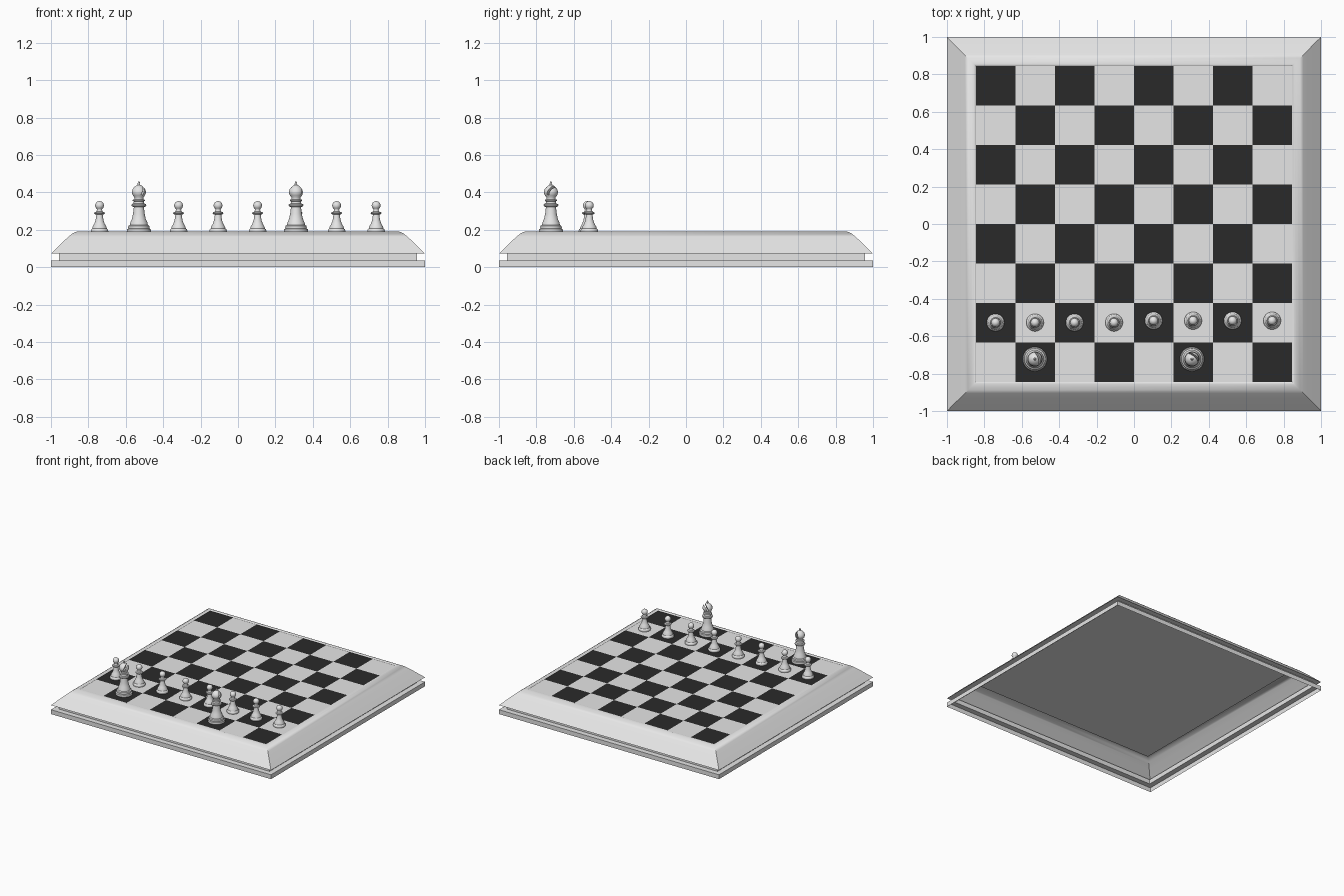
import bpy, bmesh, math
from mathutils import Matrix

if "Cube" in bpy.data.objects:
    bpy.data.objects.remove(bpy.data.objects["Cube"])

BOARD_Z = 0.186     # playing surface height
HALF = 0.845        # half width of the playing field
SQ = HALF * 2 / 8


def material(name, v):
    m = bpy.data.materials.new(name)
    m.diffuse_color = (v, v, v, 1)
    m.use_nodes = True
    m.node_tree.nodes["Principled BSDF"].inputs["Base Color"].default_value = m.diffuse_color
    return m


LIGHT = material("light_grey", 0.79)
DARK = material("near_black", 0.023)


def finish(name, bm, mats, loc=(0, 0, 0)):
    me = bpy.data.meshes.new(name)
    bm.to_mesh(me)
    bm.free()
    ob = bpy.data.objects.new(name, me)
    ob.location = loc
    for m in mats:
        me.materials.append(m)
    bpy.context.collection.objects.link(ob)
    return ob


def activate(ob):
    bpy.ops.object.select_all(action='DESELECT')
    ob.select_set(True)
    bpy.context.view_layer.objects.active = ob


def smooth(ob, deg):
    activate(ob)
    bpy.ops.object.shade_smooth_by_angle(angle=math.radians(deg))


def sweep(profile, n, start=0.0, scale=1.0):
    """Carry an (r, z) profile round z with n sides; r = 0 makes a pole."""
    bm = bmesh.new()
    rings = []
    for r, z in profile:
        if r == 0:
            rings.append([bm.verts.new((0, 0, z))] * n)
        else:
            rings.append([bm.verts.new((r * scale * math.cos(start + 2 * math.pi * i / n),
                                        r * scale * math.sin(start + 2 * math.pi * i / n), z))
                          for i in range(n)])
    for a, b in zip(rings, rings[1:]):
        for i in range(n):
            j = (i + 1) % n
            quad = []
            for v in (a[i], a[j], b[j], b[i]):
                if v not in quad:
                    quad.append(v)
            bm.faces.new(quad)
    return bm


# Hollow mitred frame: foot, recessed groove, rounded top moulding and inner lip
frame_profile = [(1, 0), (1, 0.036), (0.957, 0.036), (0.957, 0.073), (1, 0.073),
                 (0.965, 0.107), (0.93, 0.141), (0.905, 0.164), (0.888, 0.178),
                 (0.872, 0.187), (0.858, 0.191), (0.85, 0.1905), (HALF, 0.186), (HALF, 0.182)]
frame = finish("frame", sweep(frame_profile, 4, -3 * math.pi / 4, math.sqrt(2)), [LIGHT])
smooth(frame, 46)

# Chequered playing surface
bm = bmesh.new()
bmesh.ops.create_grid(bm, x_segments=8, y_segments=8, size=HALF)
for f in bm.faces:
    c = f.calc_center_median()
    f.material_index = (int((c.x + HALF) / SQ) + int((c.y + HALF) / SQ)) % 2
finish("board_squares", bm, [LIGHT, DARK], (0, 0, BOARD_Z))

# Plain plate under the squares
bm = bmesh.new()
bmesh.ops.create_cube(bm, size=1, matrix=Matrix.Diagonal((2 * HALF, 2 * HALF, 0.003, 1)))
finish("board_underside", bm, [LIGHT], (0, 0, BOARD_Z - 0.0025))

# Pawns: turned profile with a ball head
pawn_profile = [(0, 0), (0.045, 0), (0.047, 0.007), (0.045, 0.016), (0.039, 0.021),
                (0.038, 0.029), (0.028, 0.046), (0.021, 0.066), (0.017, 0.095),
                (0.026, 0.098), (0.029, 0.103), (0.026, 0.108), (0.017, 0.111), (0.0135, 0.12)]
for k in range(10):
    t = math.radians(-50 + 14 * k)
    pawn_profile.append((0.0235 * math.cos(t), 0.144 + 0.0235 * math.sin(t)))
pawn_profile.append((0, 0.1675))
for i in range(8):
    y = -0.527 if i < 4 else -0.517
    pawn = finish(f"pawn_{i + 1}", sweep(pawn_profile, 32), [LIGHT],
                  ((i - 3.5) * SQ - 0.001, y, BOARD_Z))
    smooth(pawn, 40)

# Bishops: turned profile with a slanted slot cut in the head
bishop_profile = [(0, 0), (0.063, 0), (0.065, 0.008), (0.063, 0.017), (0.056, 0.021),
                  (0.058, 0.028), (0.056, 0.035), (0.048, 0.04), (0.046, 0.052),
                  (0.037, 0.072), (0.031, 0.1), (0.027, 0.135), (0.037, 0.139),
                  (0.040, 0.146), (0.037, 0.152), (0.028, 0.155), (0.027, 0.166),
                  (0.033, 0.169), (0.033, 0.174), (0.024, 0.177), (0.024, 0.187),
                  (0.032, 0.197), (0.037, 0.209), (0.0375, 0.218), (0.034, 0.23),
                  (0.026, 0.241), (0.015, 0.25), (0.007, 0.254), (0.0065, 0.262),
                  (0.004, 0.271), (0, 0.274)]
for name, x, turn in (("bishop_left", -0.530, 20), ("bishop_right", 0.310, 50)):
    loc = (x, -0.722, BOARD_Z)
    bishop = finish(name, sweep(bishop_profile, 40), [LIGHT], loc)
    bm = bmesh.new()
    place = (Matrix.Rotation(math.radians(turn), 4, 'Z') @ Matrix.Translation((0.018, 0, 0.232))
             @ Matrix.Rotation(math.radians(22), 4, 'Y') @ Matrix.Diagonal((0.011, 0.1, 0.066, 1)))
    bmesh.ops.create_cube(bm, size=1, matrix=place)
    cutter = finish("slot_cutter", bm, [LIGHT], loc)
    cutter.hide_render = True
    bpy.context.view_layer.update()
    activate(bishop)
    cut = bishop.modifiers.new("slot", 'BOOLEAN')
    cut.operation = 'DIFFERENCE'
    cut.solver = 'EXACT'
    cut.object = cutter
    bpy.ops.object.modifier_apply(modifier="slot")
    bpy.data.objects.remove(cutter)
    smooth(bishop, 40)
